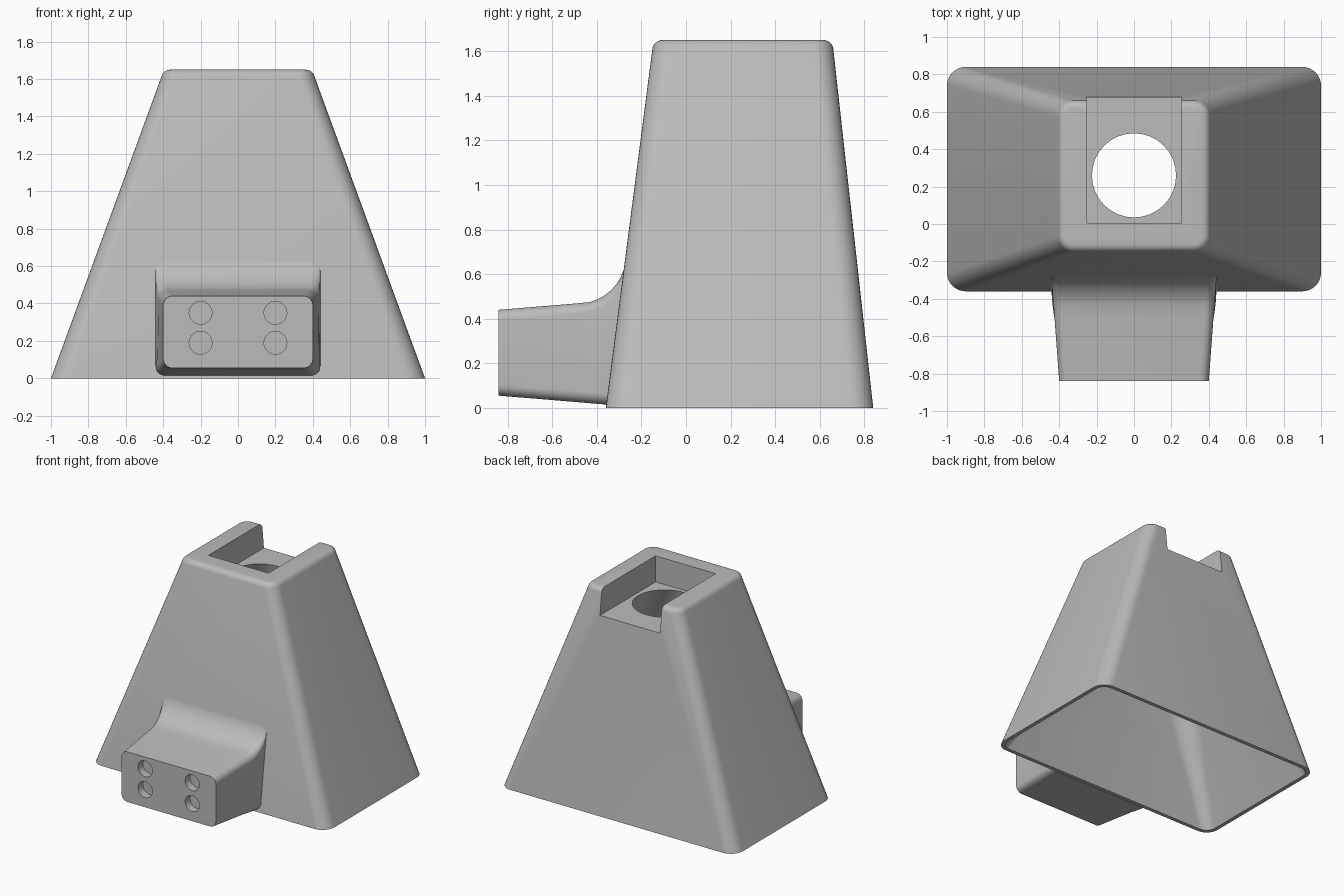
import bpy, bmesh, math

if "Cube" in bpy.data.objects:
    bpy.data.objects.remove(bpy.data.objects["Cube"])

grey = bpy.data.materials.new("plain grey")
grey.diffuse_color = (0.5, 0.5, 0.5, 1)
grey.use_nodes = True
grey.node_tree.nodes["Principled BSDF"].inputs["Base Color"].default_value = grey.diffuse_color
SEG = 8


def rounded_rect(x0, x1, y0, y1, r):
    """Counter-clockwise rounded rectangle, SEG steps per corner."""
    pts = []
    corners = [(x1 - r, y1 - r), (x0 + r, y1 - r), (x0 + r, y0 + r), (x1 - r, y0 + r)]
    for k, (cx, cy) in enumerate(corners):
        for i in range(SEG + 1):
            a = math.pi / 2 * (k + i / SEG)
            pts.append((cx + r * math.cos(a), cy + r * math.sin(a)))
    return pts


def loft(name, rings):
    """Skin equal-length rings of points and cap both ends."""
    bm = bmesh.new()
    loops = [[bm.verts.new(p) for p in ring] for ring in rings]
    n = len(loops[0])
    for a, b in zip(loops, loops[1:]):
        for i in range(n):
            j = (i + 1) % n
            bm.faces.new((a[i], a[j], b[j], b[i]))
    bm.faces.new(loops[0])
    bm.faces.new(loops[-1])
    bmesh.ops.remove_doubles(bm, verts=bm.verts, dist=1e-5)
    bmesh.ops.recalc_face_normals(bm, faces=bm.faces)
    me = bpy.data.meshes.new(name)
    bm.to_mesh(me)
    bm.free()
    ob = bpy.data.objects.new(name, me)
    bpy.context.collection.objects.link(ob)
    me.materials.append(grey)
    return ob


def cut(target, cutter):
    mod = target.modifiers.new("cut", 'BOOLEAN')
    mod.operation = 'DIFFERENCE'
    mod.solver = 'EXACT'
    mod.object = cutter
    bpy.context.view_layer.objects.active = target
    bpy.ops.object.modifier_apply(modifier=mod.name)
    bpy.data.objects.remove(cutter)


def smooth(ob):
    bpy.ops.object.select_all(action='DESELECT')
    ob.select_set(True)
    bpy.context.view_layer.objects.active = ob
    bpy.ops.object.shade_smooth_by_angle(angle=math.radians(30))


def mix(a, b, t):
    return a + (b - a) * t


# tapered body with rounded corners and a rounded top edge
TOP, R = 1.65, 0.045
a0 = math.radians(15)
z0 = TOP - R + R * math.sin(a0)
rings = [[(x, y, 0) for x, y in rounded_rect(-1, 1, -0.36, 0.84, 0.1)]]
for i in range(7):
    a = mix(a0, math.pi / 2, i / 6)
    d = R * (math.cos(a0) - math.cos(a))
    z = TOP - R + R * math.sin(a)
    rings.append([(x, y, z) for x, y in rounded_rect(
        -0.408 + d, 0.408 - d, -0.15 + d, 0.66 - d, 0.085 - d)])
body = loft("hollow_body", rings)

# inner passage blending from the rectangular opening to the round hole
FLOOR, HOLE_R, HOLE_Y = 1.45, 0.225, 0.26
low = rounded_rect(-0.97, 0.97, -0.33, 0.81, 0.075)
high = rounded_rect(-HOLE_R, HOLE_R, HOLE_Y - HOLE_R, HOLE_Y + HOLE_R, HOLE_R - 1e-4)
passage = []
for t in (-0.01, 0.25, 0.5, 0.75, 1.0):
    passage.append([(mix(p[0], q[0], t), mix(p[1], q[1], t), FLOOR * t)
                    for p, q in zip(low, high)])
passage.append([(x, y, 1.55) for x, y in high])
cut(body, loft("passage_cutter", passage))

# slot in the top, open at the back
slot = [(-0.255, 0.005), (0.255, 0.005), (0.255, 1.0), (-0.255, 1.0)]
cut(body, loft("slot_cutter", [[(x, y, z) for x, y in slot] for z in (FLOOR, 1.8)]))
smooth(body)

# front block: stations are (bottom y, bottom z, top y, top z)
stations = [(-0.84, 0.055, -0.84, 0.44), (-0.5, 0.027, -0.5, 0.468)]
arc_steps = 8
for i in range(1, arc_steps + 1):
    a = mix(math.radians(5), math.radians(82), i / arc_steps)
    t = i / arc_steps
    stations.append((mix(-0.5, -0.345, t), mix(0.027, 0.014, t),
                     -0.485 + 0.215 * math.sin(a), 0.683 - 0.215 * math.cos(a)))
rings = []
for yb, zb, yt, zt in stations:
    ring = []
    w = 0.4 + 0.04 * (min(yt, -0.3) + 0.84) / 0.54
    for x, z in rounded_rect(-w, w, zb, zt, 0.05):
        ring.append((x, mix(yb, yt, (z - zb) / (zt - zb)), z))
    rings.append(ring)
block = loft("front_block", rings)

# four round blind holes in the block face
for hx in (-0.2, 0.2):
    for hz in (0.19, 0.35):
        circle = [(hx + 0.061 * math.cos(2 * math.pi * i / 32),
                   hz + 0.061 * math.sin(2 * math.pi * i / 32)) for i in range(32)]
        cut(block, loft("hole_cutter", [[(x, y, z) for x, z in circle]
                                        for y in (-0.9, -0.78)]))
smooth(block)
